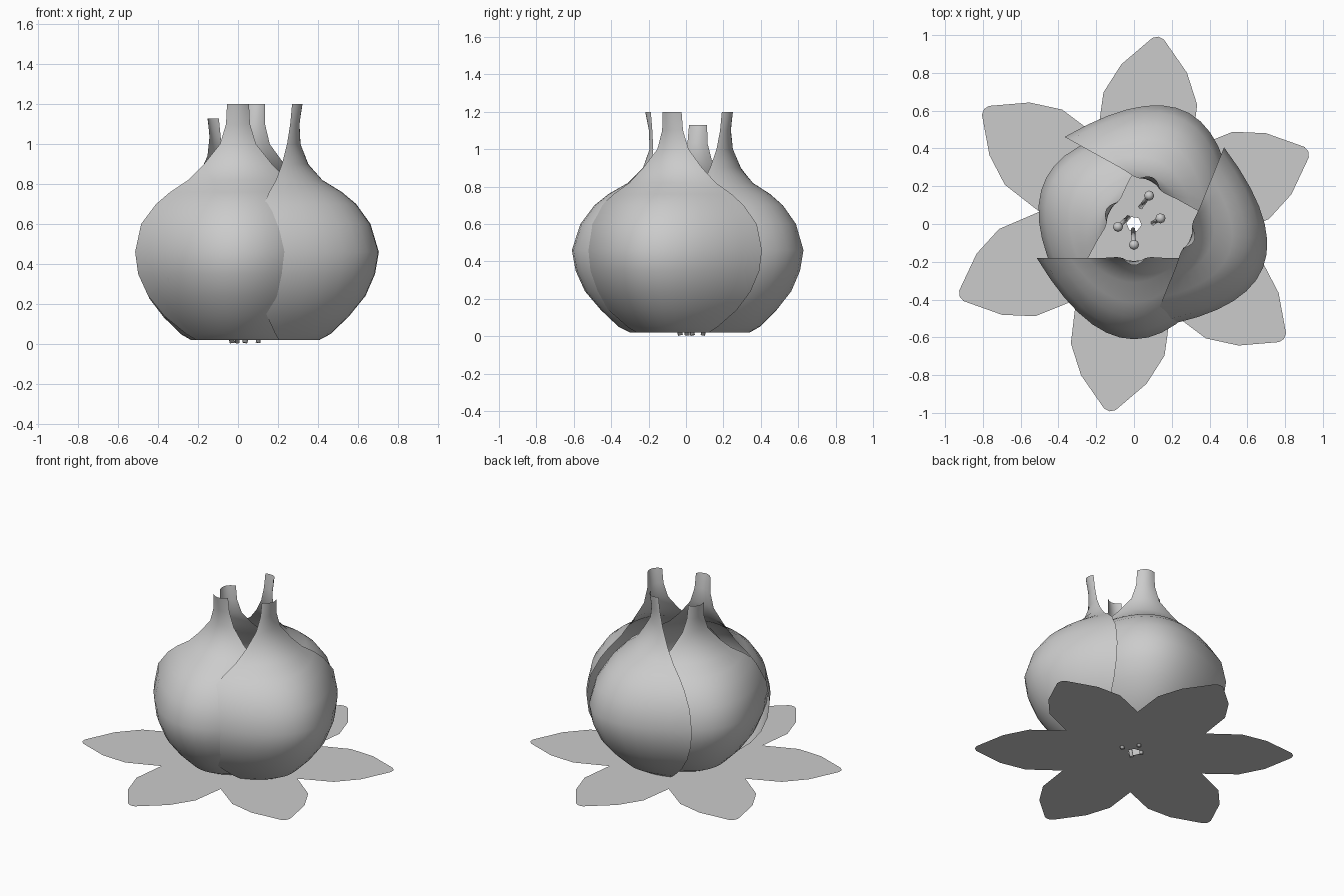
import bpy, bmesh, math
from mathutils import Vector, Matrix

if "Cube" in bpy.data.objects:
    bpy.data.objects.remove(bpy.data.objects["Cube"])

grey = bpy.data.materials.new("soft_grey")
grey.diffuse_color = (0.6, 0.6, 0.6, 1)
grey.use_nodes = True
grey.node_tree.nodes["Principled BSDF"].inputs["Base Color"].default_value = grey.diffuse_color


def make_object(name, bm, smooth=True):
    mesh = bpy.data.meshes.new(name)
    bm.to_mesh(mesh)
    bm.free()
    mesh.materials.append(grey)
    for p in mesh.polygons:
        p.use_smooth = smooth
    obj = bpy.data.objects.new(name, mesh)
    bpy.context.collection.objects.link(obj)
    return obj


# Cupped petal: height, half width, bulge depth, outward lean
PROFILE = [(.02, .21, .12, 0), (.05, .26, .18, 0), (.14, .37, .275, 0),
           (.24, .45, .36, 0), (.35, .50, .41, 0), (.46, .515, .43, 0),
           (.60, .485, .385, 0), (.70, .41, .31, 0), (.76, .34, .235, 0),
           (.82, .25, .13, 0), (.90, .17, .05, 0), (1.0, .09, .02, -.005),
           (1.1, .06, .018, 0), (1.2, .055, .03, .008)]
COLS = 14


def cupped_petal(name, angle, offset, shift, size=1.0, z_scale=1.0):
    a = math.radians(angle)
    n = Vector((math.cos(a), math.sin(a), 0))
    t = Vector((-math.sin(a), math.cos(a), 0))
    bm = bmesh.new()
    rows = []
    for z, w, d, lean in PROFILE:
        row = []
        for i in range(COLS + 1):
            u = 2 * i / COLS - 1
            p = n * (offset + lean + size * d * (1 - u * u)) + t * (shift + w * u)
            p.z = .02 + (z - .02) * z_scale
            row.append(bm.verts.new(p))
        rows.append(row)
    for r0, r1 in zip(rows, rows[1:]):
        for i in range(COLS):
            bm.faces.new((r0[i], r0[i + 1], r1[i + 1], r1[i]))
    make_object(name, bm)


cupped_petal("front_petal", -90, .18, 0)
cupped_petal("right_petal", -22, .29, .04)
cupped_petal("back_petal", 61, .225, .03)
cupped_petal("left_petal", 152, .13, 0, .92, .94)

# Flat six-leaved star with a small round hole in the middle
LEAF = [(.505 * math.cos(math.pi / 6), -.2525), (.67, -.25), (.83, -.175),
        (.99, -.03), (1.0, 0), (.99, .03), (.83, .175), (.67, .25)]
bm = bmesh.new()
outer, hole = [], []
for k in range(6):
    rot = Matrix.Rotation(math.radians(82.6 + 60 * k), 3, 'Z')
    for i, (x, y) in enumerate(LEAF):
        outer.append(bm.verts.new(rot @ Vector((x, y, .02))))
    hole.append(bm.verts.new(rot @ Vector((.035, -.02, .02))))
N = len(LEAF)
for k in range(6):
    ring = [outer[(k * N + i) % len(outer)] for i in range(N + 1)]
    bm.faces.new([hole[k]] + ring + [hole[(k + 1) % 6]])
make_object("leaf_star", bm, False)


# Stamens: leaning stem with a round head
def stamen(name, base, head):
    base, head = Vector(base), Vector(head)
    axis = head - base
    bm = bmesh.new()
    turn = axis.to_track_quat('Z', 'Y').to_matrix().to_4x4()
    bmesh.ops.create_cone(bm, cap_ends=True, segments=6, radius1=.013, radius2=.013,
                          depth=axis.length,
                          matrix=Matrix.Translation((base + head) / 2) @ turn)
    bmesh.ops.create_uvsphere(bm, u_segments=8, v_segments=6, radius=.027,
                              matrix=Matrix.Translation(head))
    make_object(name, bm)


stamen("stamen_back", (.035, .09, .005), (.08, .15, .36))
stamen("stamen_right", (.1, .005, .005), (.14, .03, .36))
stamen("stamen_left", (-.03, .035, .005), (-.085, -.015, .36))
stamen("stamen_front", (-.005, -.03, .005), (0, -.11, .36))
